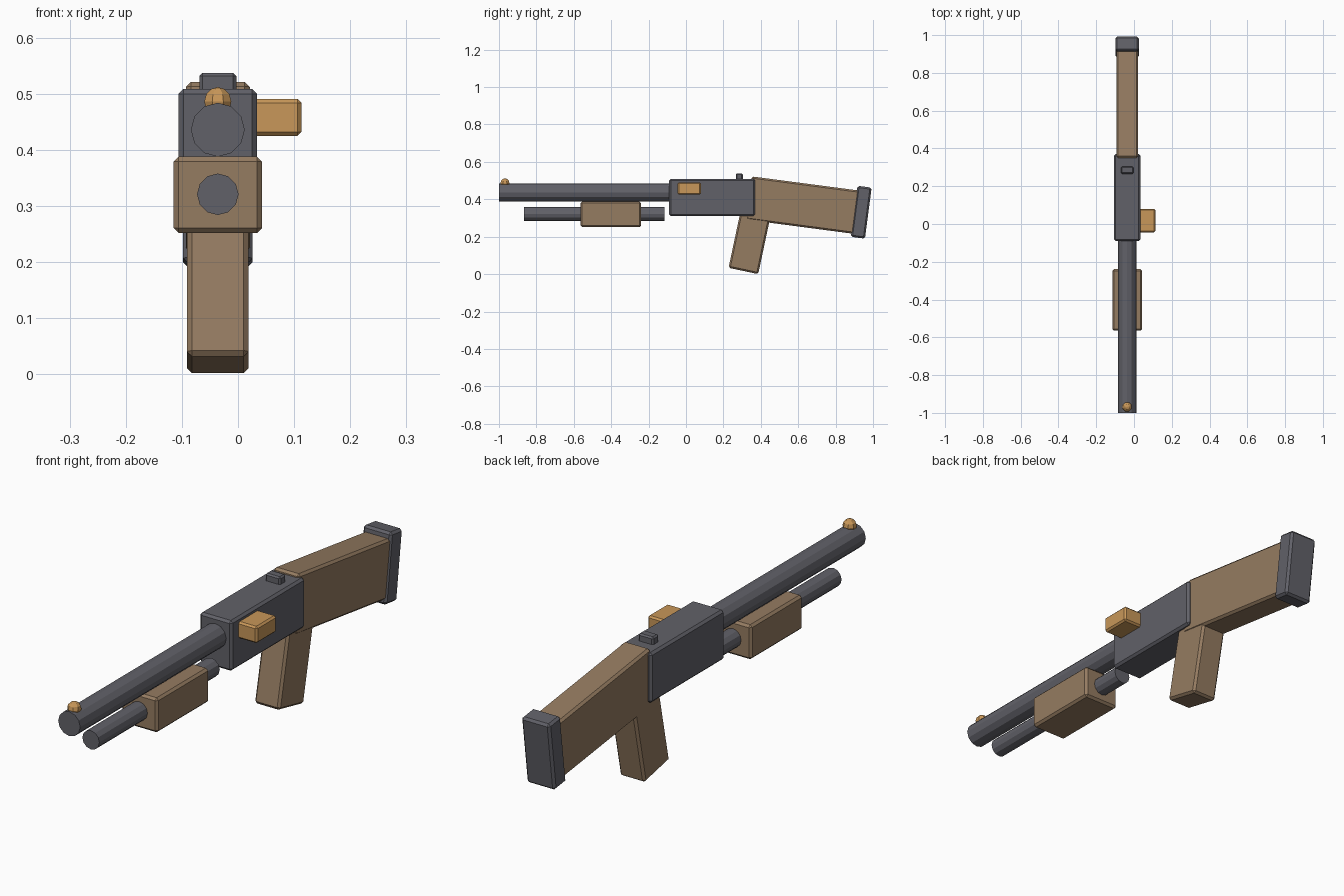
import bpy
from math import radians

cube = bpy.data.objects.get("Cube")
if cube:
    bpy.data.objects.remove(cube, do_unlink=True)

AXIS_X = -0.036  # shared centre line of the gun


def material(name, rgb):
    m = bpy.data.materials.new(name)
    m.use_nodes = True
    m.diffuse_color = (*rgb, 1)
    m.node_tree.nodes["Principled BSDF"].inputs["Base Color"].default_value = (*rgb, 1)
    return m


METAL = material("dark metal", (0.12, 0.12, 0.14))
WOOD = material("brown wood", (0.30, 0.20, 0.12))
BRASS = material("brass", (0.58, 0.31, 0.10))


def finish(name, mat):
    ob = bpy.context.object
    ob.name = name
    ob.data.materials.append(mat)
    return ob


def block(name, mat, size, y, z, x=AXIS_X, tilt=0, bevel=0.009):
    """Chamfered box, tilted about the x axis."""
    bpy.ops.mesh.primitive_cube_add(size=1, location=(x, y, z))
    ob = finish(name, mat)
    for v in ob.data.vertices:
        v.co = [c * s for c, s in zip(v.co, size)]
    ob.rotation_euler.x = radians(tilt)
    mod = ob.modifiers.new("chamfer", 'BEVEL')
    mod.width = bevel
    mod.segments = 1
    return ob


def tube(name, mat, radius, y0, y1, z):
    """Faceted rod running along y."""
    bpy.ops.mesh.primitive_cylinder_add(
        vertices=12, radius=radius, depth=y1 - y0,
        location=(AXIS_X, (y0 + y1) / 2, z), rotation=(radians(90), 0, 0))
    return finish(name, mat)


# Metal body
block("receiver", METAL, (0.14, 0.46, 0.198), 0.14, 0.41)
tube("barrel", METAL, 0.048, -1.0, -0.06, 0.436)
tube("magazine_tube", METAL, 0.037, -0.865, -0.115, 0.321)
block("rear_sight", METAL, (0.066, 0.038, 0.037), 0.285, 0.519, bevel=0.006)

# Wooden furniture
block("pump_handle", WOOD, (0.158, 0.325, 0.136), -0.402, 0.32)
block("stock", WOOD, (0.114, 0.58, 0.233), 0.624, 0.369, tilt=-7.5)
block("butt_pad", METAL, (0.124, 0.076, 0.275), 0.937, 0.331, tilt=-7.5)
block("grip", WOOD, (0.11, 0.162, 0.32), 0.340, 0.1735, tilt=-12)

# Brass fittings
block("charging_lug", BRASS, (0.1, 0.125, 0.066), 0.018, 0.458, x=0.063, bevel=0.007)
bpy.ops.mesh.primitive_uv_sphere_add(
    segments=8, ring_count=6, radius=0.026,
    location=(AXIS_X, -0.968, 0.486), rotation=(0, 0, radians(22.5)))
finish("front_bead", BRASS)
